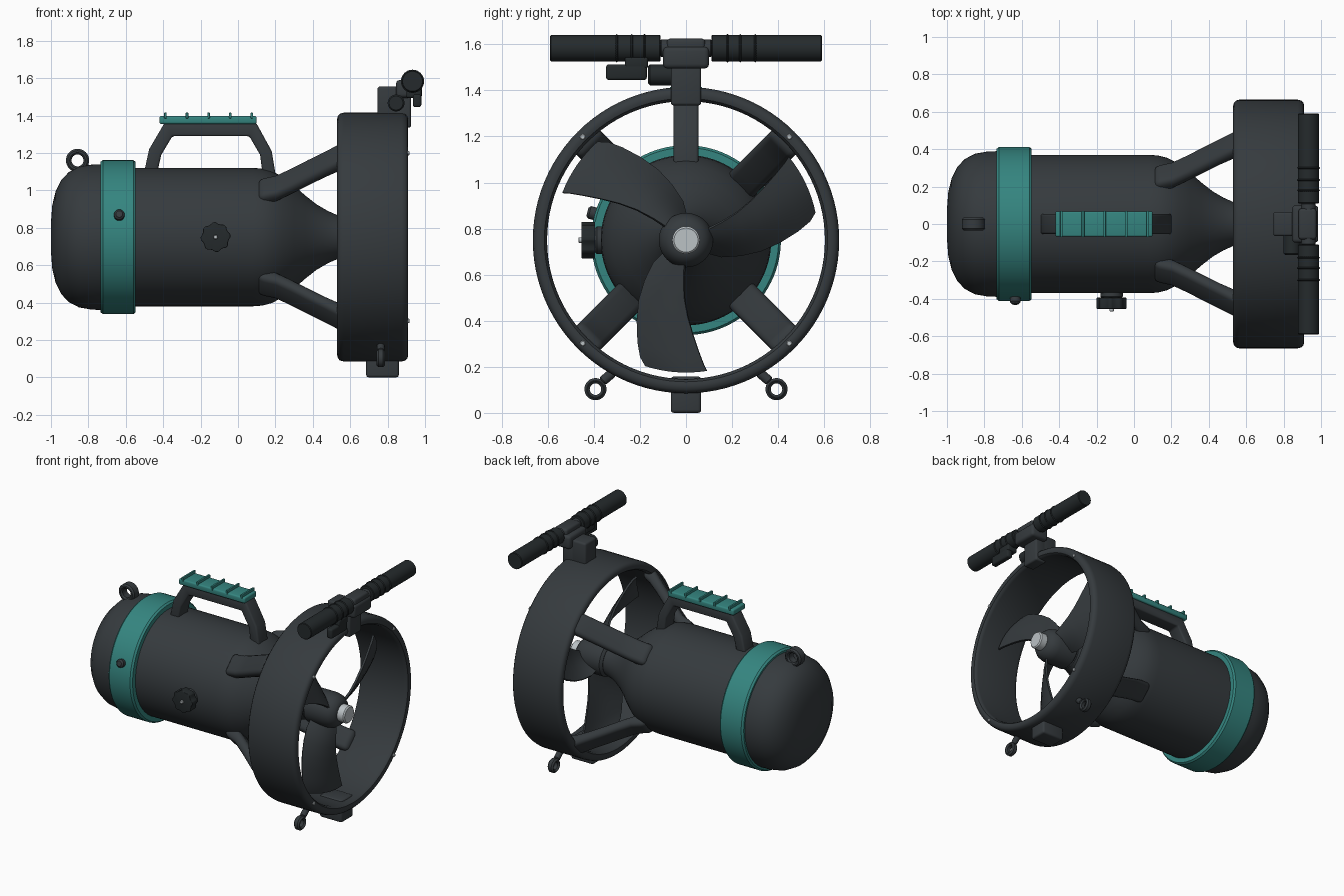
import bpy, bmesh
from math import sin, cos, pi, radians
from mathutils import Vector, Matrix

if "Cube" in bpy.data.objects:
    bpy.data.objects.remove(bpy.data.objects["Cube"])

CZ = 0.75  # height of the propeller axis


def material(name, rgb):
    m = bpy.data.materials.new(name)
    m.diffuse_color = (*rgb, 1)
    m.use_nodes = True
    m.node_tree.nodes["Principled BSDF"].inputs["Base Color"].default_value = m.diffuse_color
    return m


CHARCOAL = material("charcoal", (0.036, 0.043, 0.048))
RUBBER = material("rubber", (0.018, 0.023, 0.025))
TEAL = material("teal", (0.035, 0.235, 0.215))
STEEL = material("steel", (0.5, 0.54, 0.56))


def finish(name, bm, mat, matrix=None, angle=35):
    if matrix is not None:
        bm.transform(matrix)
    bmesh.ops.recalc_face_normals(bm, faces=bm.faces)
    me = bpy.data.meshes.new(name)
    bm.to_mesh(me)
    bm.free()
    me.materials.append(mat)
    ob = bpy.data.objects.new(name, me)
    bpy.context.collection.objects.link(ob)
    me.shade_smooth()
    me.set_sharp_from_angle(angle=radians(angle))
    return ob


def bevel_all(bm, width, min_angle=0.5):
    edges = [e for e in bm.edges if len(e.link_faces) == 2 and e.calc_face_angle() > min_angle]
    bmesh.ops.bevel(bm, geom=edges, offset=width, segments=3, profile=0.5, affect='EDGES', clamp_overlap=True)


def lathe(name, pts, origin, axis, mat, n=64, closed=False):
    """Turn (along, radius) points about an axis through origin."""
    bm = bmesh.new()
    rings = []
    for h, r in pts:
        if r < 1e-6:
            rings.append([bm.verts.new((0, 0, h))] * n)
        else:
            rings.append([bm.verts.new((r * cos(2 * pi * i / n), r * sin(2 * pi * i / n), h)) for i in range(n)])
    pairs = list(zip(rings, rings[1:]))
    if closed:
        pairs.append((rings[-1], rings[0]))
    for a, b in pairs:
        for i in range(n):
            j = (i + 1) % n
            quad = list(dict.fromkeys((a[i], a[j], b[j], b[i])))
            if len(quad) > 2:
                bm.faces.new(quad)
    rot = Vector(axis).to_track_quat('Z', 'Y').to_matrix().to_4x4()
    return finish(name, bm, mat, Matrix.Translation(origin) @ rot)


def rod(name, a, b, r, mat, n=32, c=0.008):
    """Cylinder from a to b with chamfered ends."""
    d = Vector(b) - Vector(a)
    L = d.length
    return lathe(name, [(0, 0), (0, r - c), (c, r), (L - c, r), (L, r - c), (L, 0)], a, d, mat, n)


def eyelet(name, center, axis, r_out, r_in, half, mat):
    c = 0.01
    pts = [(-half, r_in + c), (-half, r_out - c), (-half + c, r_out), (half - c, r_out),
           (half, r_out - c), (half, r_in + c), (half - c, r_in), (-half + c, r_in)]
    return lathe(name, pts, center, axis, mat, 32, True)


def box(name, lo, hi, mat, bevel=0.015):
    lo, hi = Vector(lo), Vector(hi)
    bm = bmesh.new()
    bmesh.ops.create_cube(bm, size=1, matrix=Matrix.Translation((lo + hi) / 2) @ Matrix.Diagonal((*(hi - lo), 1)))
    bevel_all(bm, bevel)
    return finish(name, bm, mat)


def prism(name, pts, half, mat, bevel, matrix=None):
    """Extrude an (x, z) outline to +-half in y."""
    bm = bmesh.new()
    f = bm.faces.new([bm.verts.new((x, -half, z)) for x, z in pts])
    ext = bmesh.ops.extrude_face_region(bm, geom=[f])
    bmesh.ops.translate(bm, vec=(0, 2 * half, 0), verts=[v for v in ext["geom"] if isinstance(v, bmesh.types.BMVert)])
    bmesh.ops.recalc_face_normals(bm, faces=bm.faces)
    bevel_all(bm, bevel)
    return finish(name, bm, mat, matrix)


AXIS, CENTER = (1, 0, 0), (0, 0, CZ)

# Hull: rounded nose, cylinder, tapered tail
lathe("hull", [(-1, 0), (-1, .08), (-.993, .17), (-.975, .245), (-.945, .305), (-.905, .347), (-.85, .376),
               (-.78, .388), (-.70, .39), (-.56, .39), (-.55, .37), (.08, .37), (.13, .366), (.18, .353),
               (.24, .322), (.30, .275), (.36, .222), (.42, .175), (.48, .14), (.53, .118), (.58, .105), (.58, 0)],
      CENTER, AXIS, CHARCOAL, 96)
lathe("nose_band", [(-.735, .38), (-.735, .402), (-.722, .412), (-.56, .412), (-.547, .402), (-.547, .36)],
      CENTER, AXIS, TEAL, 96, True)

# Propeller hub and shaft cap
lathe("propeller_hub", [(.585, 0), (.585, .1), (.6, .118), (.74, .118), (.78, .108), (.81, .085), (.82, .06), (.82, 0)],
      CENTER, AXIS, CHARCOAL, 48)
rod("shaft_cap", (.80, 0, CZ), (.875, 0, CZ), .06, STEEL, 48)

# Swept propeller blades: radius, left angle, right angle, half pitch in x
SECTIONS = [(.09, -66, -5, .07), (.17, -56, -4, .07), (.25, -46, -2, .065), (.33, -38.5, 1, .06),
            (.41, -31.5, 4, .057), (.49, -25.5, 6.5, .053), (.545, -21.5, 8, .05), (.575, -18, 9, .047)]
for k in range(3):
    bm = bmesh.new()
    rows = []
    for r, a0, a1, p in SECTIONS:
        row = []
        for i in range(9):
            t = i / 8
            a = radians(a0 + (a1 - a0) * t)
            x = .71 + p * (2 * t - 1) + .02 * sin(pi * t)
            row.append(bm.verts.new((x, r * sin(a), -r * cos(a))))
        rows.append(row)
    for a, b in zip(rows, rows[1:]):
        for i in range(8):
            bm.faces.new((a[i], a[i + 1], b[i + 1], b[i]))
    bmesh.ops.recalc_face_normals(bm, faces=bm.faces)
    bmesh.ops.solidify(bm, geom=bm.faces[:], thickness=.014)
    finish(f"propeller_blade_{k + 1}", bm, CHARCOAL,
           Matrix.Translation(CENTER) @ Matrix.Rotation(k * 2 * pi / 3, 4, 'X'))

# Duct ring with rounded rims
lathe("duct_ring", [(.53, .63), (.534, .648), (.545, .66), (.565, .665), (.875, .665), (.895, .66), (.906, .648),
                    (.91, .63), (.906, .615), (.895, .606), (.88, .603), (.56, .603), (.545, .606), (.534, .615)],
      CENTER, AXIS, CHARCOAL, 96, True)

# Struts joining hull to duct, plus a screw at each one
PATH = [(.10, .335), (.19, .362), (.27, .415), (.36, .48), (.46, .55), (.54, .60), (.60, .622)]
outline = [(x, r - .02 - .025 * (x > .15)) for x, r in PATH] + [(x + .012 * (x < .5), r + .045) for x, r in reversed(PATH)]
for k in range(4):
    rot = Matrix.Translation(CENTER) @ Matrix.Rotation(pi / 4 + k * pi / 2, 4, 'X')
    prism(f"strut_{k + 1}", outline, .074, CHARCOAL, .028, rot)
    rod(f"duct_screw_{k + 1}", rot @ Vector((.89, 0, .634)), rot @ Vector((.917, 0, .634)), .012, STEEL, 16, .003)

# Carry handle with a ribbed teal grip
prism("carry_handle", [(-.51, 1.06), (-.475, 1.22), (-.39, 1.365), (.095, 1.365), (.18, 1.21), (.205, 1.06),
                       (.135, 1.06), (.118, 1.19), (.06, 1.29), (-.35, 1.29), (-.41, 1.19), (-.44, 1.06)],
      .054, CHARCOAL, .012)
box("handle_grip", (-.42, -.068, 1.355), (.10, .068, 1.397), TEAL, .01)
for k in range(5):
    x = -.388 + k * .1155
    box(f"grip_rib_{k + 1}", (x - .007, -.07, 1.385), (x + .007, .07, 1.415), TEAL, .003)

# Nose lifting eye
eyelet("nose_eye", (-.858, 0, 1.16), (0, 1, 0), .062, .032, .034, CHARCOAL)

# Side control knob with lobed rim, and valve button on the band
rod("knob_base", (-.12, -.33, CZ), (-.12, -.395, CZ), .06, CHARCOAL)
lobes = [((.08 if i % 4 < 2 else .072) * cos(i * pi / 16), (.08 if i % 4 < 2 else .072) * sin(i * pi / 16)) for i in range(32)]
prism("control_knob", lobes, .03, RUBBER, .004, Matrix.Translation((-.12, -.424, CZ)))
rod("knob_pin", (-.12, -.44, CZ), (-.12, -.467, CZ), .012, STEEL, 16, .003)
rod("band_button", (-.635, -.37, CZ + .108), (-.635, -.428, CZ + .123), .028, CHARCOAL, 24, .01)

# Foot and two lower tether eyes
box("foot", (.685, -.066, 0), (.86, .066, .158), CHARCOAL, .014)
for s, side in ((-1, "left"), (1, "right")):
    eyelet(f"tether_eye_{side}", (.763, s * .393, .103), AXIS, .048, .025, .022, CHARCOAL)
    rod(f"tether_stem_{side}", (.763, s * .365, .135), (.763, s * .315, .178), .021, CHARCOAL, 20)

# Handlebar mount: post, clamp and pivot
box("bar_post", (.745, -.065, 1.37), (.91, .065, 1.555), CHARCOAL, .014)
box("bar_post_lip", (.84, -.066, 1.335), (.925, .066, 1.52), CHARCOAL, .012)
box("bar_clamp", (.845, -.1, 1.495), (.985, .1, 1.59), CHARCOAL, .02)
rod("bar_sleeve", (.933, -.115, 1.583), (.933, .115, 1.583), .038, CHARCOAL)
box("clamp_cap", (.88, -.083, 1.56), (.975, .083, 1.625), CHARCOAL, .015)
rod("pivot_knob", (.845, -.165, 1.467), (.845, -.05, 1.467), .045, RUBBER)

# Grips with raised rings
for s, side in ((-1, "left"), (1, "right")):
    rod(f"bar_grip_{side}", (.933, s * .11, 1.583), (.933, s * .59, 1.583), .057, RUBBER, 48, .004)
    for k, y in enumerate((.18, .235, .30)):
        eyelet(f"grip_ring_{side}_{k + 1}", (.933, s * y, 1.583), (0, 1, 0), .062, .045, .0101, RUBBER)

# Throttle lever under the left grip
box("throttle_lever", (.935, -.347, 1.445), (.98, -.17, 1.513), RUBBER, .012)
box("throttle_bracket", (.90, -.265, 1.495), (.98, -.165, 1.545), RUBBER, .01)
